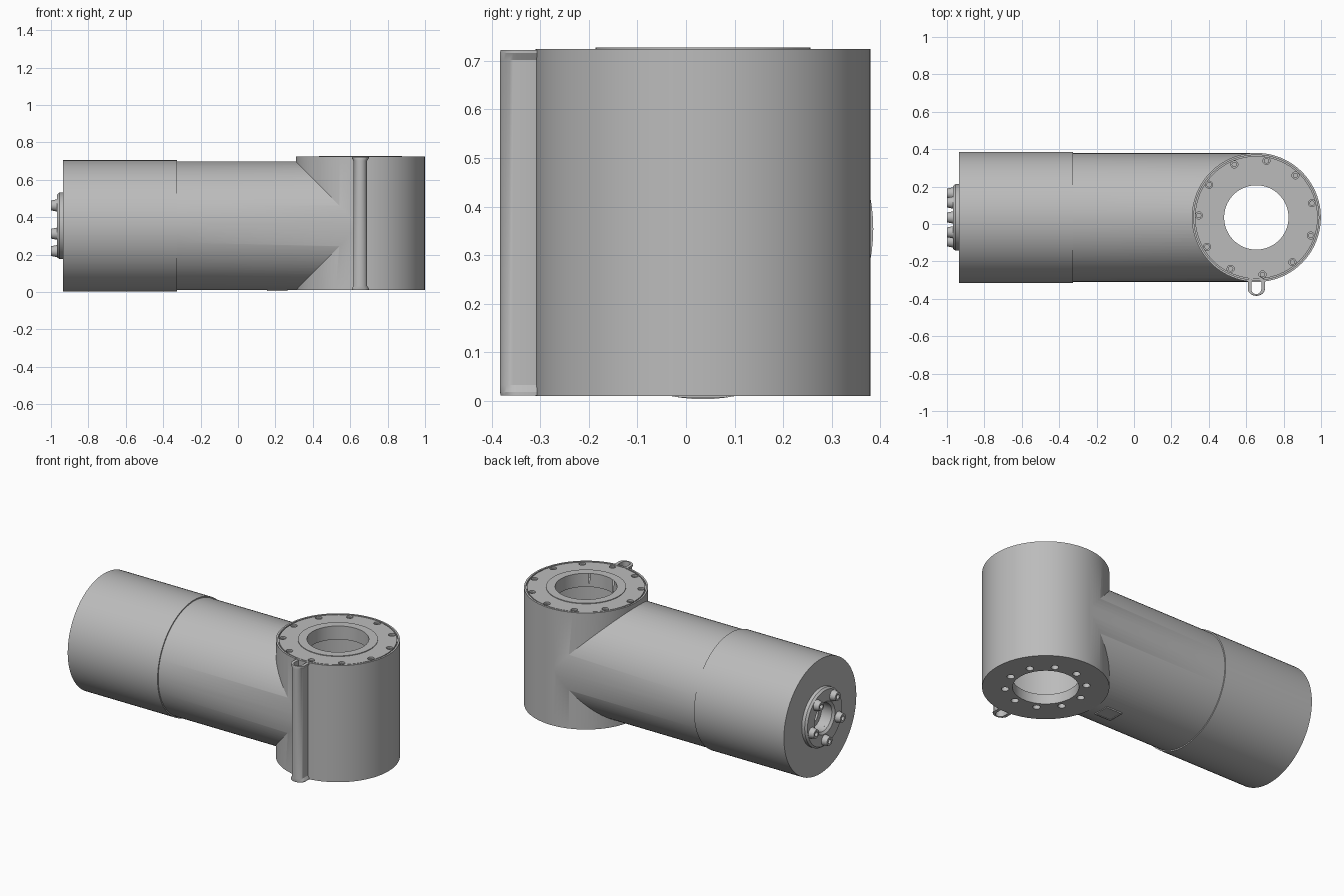
import bpy, bmesh, math
from math import sin, cos, pi, radians
from mathutils import Matrix, Vector

if "Cube" in bpy.data.objects:
    bpy.data.objects.remove(bpy.data.objects["Cube"], do_unlink=True)

grey = bpy.data.materials.new("satin grey metal")
grey.use_nodes = True
grey.diffuse_color = (0.5, 0.5, 0.5, 1)
grey.node_tree.nodes["Principled BSDF"].inputs["Base Color"].default_value = (0.5, 0.5, 0.5, 1)

AXIS_Y = 0.035
POST = Vector((0.654, AXIS_Y, 0))
ARM_Z = 0.354
BACKWARD = Matrix.Rotation(-pi / 2, 4, 'Y')      # turns local z to -x


def arm_place(x, y=0, z=0):
    return Matrix.Translation((x, AXIS_Y + y, ARM_Z + z)) @ BACKWARD


def loft(name, rings, matrix, loop):
    """Skin a list of point rings; loop joins the last ring to the first."""
    bm = bmesh.new()
    rows = [[bm.verts.new(matrix @ Vector(p)) for p in ring] for ring in rings]
    pairs = list(zip(rows, rows[1:])) + ([(rows[-1], rows[0])] if loop else [])
    n = len(rows[0])
    for a, b in pairs:
        for i in range(n):
            j = (i + 1) % n
            bm.faces.new((a[i], a[j], b[j], b[i]))
    bmesh.ops.remove_doubles(bm, verts=bm.verts, dist=1e-5)
    bmesh.ops.recalc_face_normals(bm, faces=bm.faces)
    mesh = bpy.data.meshes.new(name)
    bm.to_mesh(mesh)
    bm.free()
    mesh.materials.append(grey)
    ob = bpy.data.objects.new(name, mesh)
    bpy.context.collection.objects.link(ob)
    return ob


def lathe(name, profile, matrix, seg=96, loop=False):
    rings = [[(r * cos(2 * pi * i / seg), r * sin(2 * pi * i / seg), h)
              for i in range(seg)] for r, h in profile]
    return loft(name, rings, matrix, loop)


def cylinder(name, r, low, high, matrix, seg=24):
    return lathe(name, [(0, low), (r, low), (r, high), (0, high)], matrix, seg)


def combine(target, tool, operation):
    mod = target.modifiers.new(operation.lower(), 'BOOLEAN')
    mod.operation, mod.object, mod.solver = operation, tool, 'EXACT'
    bpy.context.view_layer.objects.active = target
    bpy.ops.object.modifier_apply(modifier=mod.name)
    bpy.data.objects.remove(tool, do_unlink=True)


def around_post(count, radius, phase):
    for i in range(count):
        a = radians(phase) + 2 * pi * i / count
        yield Matrix.Translation(POST + Vector((radius * cos(a), radius * sin(a), 0)))


parts = []
post_place = Matrix.Translation(POST)

# Upright housing with a grooved rim and a slightly raised centre
housing = lathe("post_housing", [
    (0, 0.01), (0.345, 0.01), (0.345, 0.725), (0.334, 0.725), (0.334, 0.715),
    (0.328, 0.715), (0.328, 0.724), (0.222, 0.724), (0.222, 0.728), (0, 0.728)], post_place)

# Arm tube runs into the housing, then the inside is hollowed
arm = cylinder("arm_tube", 0.344, 0, 0.979, arm_place(POST.x), 96)
combine(housing, arm, 'UNION')
cavity = lathe("cavity_cutter", [
    (0, -0.05), (0.18, -0.05), (0.18, 0.07), (0.30, 0.07),
    (0.30, 0.645), (0.172, 0.645), (0.172, 0.8), (0, 0.8)], post_place)
combine(housing, cavity, 'DIFFERENCE')

# Screw recesses on top, through holes in the bottom plate
for m in around_post(11, 0.307, 178):
    combine(housing, cylinder("recess_cutter", 0.019, 0.705, 0.76, m), 'DIFFERENCE')
    parts.append(lathe("top_screw", [
        (0, 0.70), (0.014, 0.70), (0.014, 0.716), (0.007, 0.716),
        (0.007, 0.709), (0, 0.709)], m, 20))
for m in around_post(10, 0.221, 135):
    combine(housing, cylinder("hole_cutter", 0.021, -0.05, 0.1, m), 'DIFFERENCE')
parts.append(housing)

# Rear sleeve with a stepped bore in its end face
parts.append(lathe("rear_sleeve", [
    (0, 0), (0.351, 0), (0.351, 0.61), (0.085, 0.61), (0.085, 0.56),
    (0.055, 0.56), (0.055, 0.46), (0, 0.46)], arm_place(-0.325)))

# End flange ring and its five bolts
parts.append(lathe("end_flange", [
    (0.085, -0.002), (0.178, -0.002), (0.178, 0.02), (0.168, 0.032),
    (0.098, 0.032), (0.085, 0.02)], arm_place(-0.935), 64, True))
for i in range(5):
    a = radians(54 + 72 * i)
    parts.append(lathe("flange_bolt", [
        (0, -0.005), (0.034, -0.005), (0.026, 0.035), (0.014, 0.035),
        (0.014, 0.015), (0, 0.015)],
        arm_place(-0.965, 0.135 * cos(a), 0.135 * sin(a)), 24))


# Hollow cable conduit on the front of the housing, flared at both ends
def slot_ring(wx, wy, z, seg=32):
    ring = []
    for i in range(seg):
        a = 2 * pi * (i + 0.5) / seg
        ring.append((wx * cos(a), wy * sin(a) + (0.03 if sin(a) > 0 else 0), z))
    return ring


conduit_rows = [(0.027, 0.03, 0.011), (0.046, 0.037, 0.011), (0.046, 0.039, 0.018),
                (0.037, 0.039, 0.032), (0.037, 0.039, 0.702), (0.046, 0.039, 0.716),
                (0.046, 0.037, 0.723), (0.027, 0.03, 0.723)]
parts.append(loft("cable_conduit", [slot_ring(*row) for row in conduit_rows],
                  Matrix.Translation((POST.x, -0.345, 0)), True))

# Small square cover under the arm
plate = [(-0.055, -0.05), (0.055, -0.05), (0.055, 0.05), (-0.055, 0.05)]
cover_rows = [(0, 0.02), (1, 0.02), (1, 0.006), (0.85, 0.006), (0.85, 0.009), (0, 0.009)]
parts.append(loft("underside_cover", [[(x * s, y * s, z) for x, y in plate]
                                      for s, z in cover_rows],
                  Matrix.Translation((0.21, AXIS_Y, 0)), False))

# Smooth round walls, keep machined edges crisp
bpy.ops.object.select_all(action='DESELECT')
for ob in parts:
    ob.select_set(True)
bpy.context.view_layer.objects.active = housing
bpy.ops.object.shade_smooth_by_angle(angle=radians(25))
